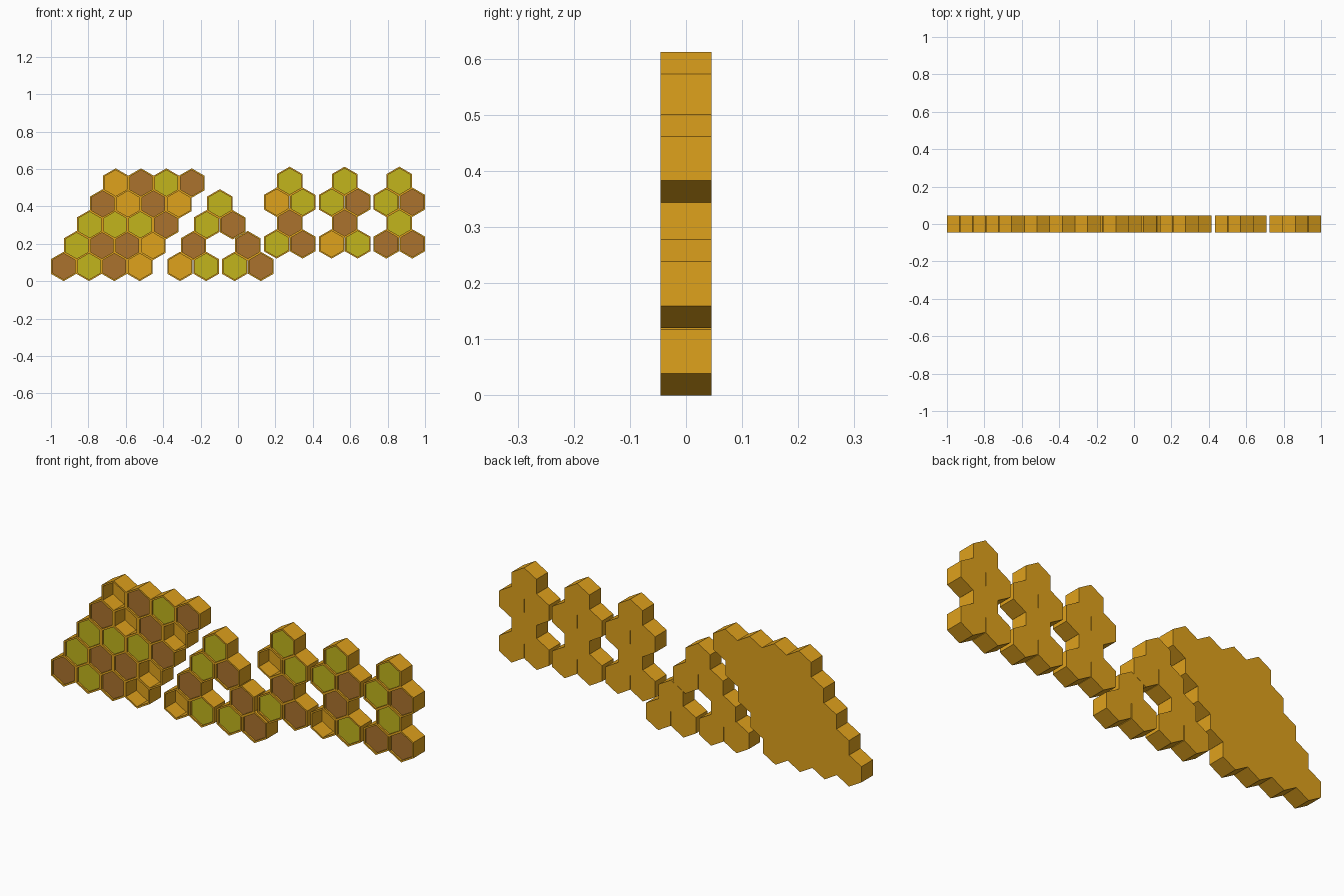
import bpy, bmesh, math

if "Cube" in bpy.data.objects:
    bpy.data.objects.remove(bpy.data.objects["Cube"])

R = 0.0785          # outer cell radius
RI = 0.0693         # inner cell radius
HALF = 0.045        # half depth
FLOOR = 0.035       # y of the cell floor
FILL = -0.036       # y of the filling's front
PITCH, SHIFT, ROW = 0.1355, 0.0695, 0.1115


def material(name, rgb):
    m = bpy.data.materials.new(name)
    m.diffuse_color = (*rgb, 1)
    m.use_nodes = True
    m.node_tree.nodes["Principled BSDF"].inputs["Base Color"].default_value = m.diffuse_color
    return m


wax = material("wax", (0.74, 0.36, 0.012))
fills = {"Y": ("honey_fill", material("honey", (0.54, 0.46, 0.012))),
         "B": ("brood_cap", material("brood", (0.41, 0.17, 0.026)))}


def loft_hex(name, rings, mat, x, z):
    """Pointy-topped hexagon rings (radius, y) joined in order and capped."""
    bm = bmesh.new()
    loops = []
    for r, y in rings:
        loops.append([bm.verts.new((r * math.sin(k * math.pi / 3), y,
                                    r * math.cos(k * math.pi / 3))) for k in range(6)])
    for a, b in zip(loops, loops[1:]):
        for k in range(6):
            j = (k + 1) % 6
            bm.faces.new((a[k], a[j], b[j], b[k]))
    bm.faces.new(loops[0])
    bm.faces.new(loops[-1])
    bmesh.ops.recalc_face_normals(bm, faces=bm.faces)
    me = bpy.data.meshes.new(name)
    bm.to_mesh(me)
    bm.free()
    me.materials.append(mat)
    ob = bpy.data.objects.new(name, me)
    ob.location = (x, 0, z)
    bpy.context.collection.objects.link(ob)


def cell(x, z, kind):
    # open wax cup, with a filling unless the cell is empty (O)
    loft_hex("comb_cell", [(R, HALF), (R, -HALF), (RI, -HALF), (RI, FLOOR)], wax, x, z)
    if kind in fills:
        name, mat = fills[kind]
        loft_hex(name, [(RI, FLOOR), (RI, FILL)], mat, x, z)


# slanted block of five rows
for r, row in enumerate(("BYBO", "YBBO", "YYYB", "BOBO", "OBYB")):
    for c, kind in enumerate(row):
        cell(-0.932 + c * PITCH + r * SHIFT, R + r * ROW, kind)

# arch-shaped cluster
for x, r, kind in ((-0.31, 0, "O"), (-0.17, 0, "Y"), (-0.018, 0, "Y"), (0.122, 0, "B"),
                   (-0.238, 1, "B"), (0.052, 1, "B"), (-0.168, 2, "Y"),
                   (-0.029, 2, "B"), (-0.097, 3, "Y")):
    cell(x, R + r * ROW, kind)

# three six-cell clusters: bottom pair, neck, upper pair, top
for cx, kinds in ((0.276, "YBBOYY"), (0.570, "OYBYBY"), (0.8625, "BBYYBY")):
    spots = ((-1, 0), (1, 0), (0, 1), (-1, 2), (1, 2), (0, 3))
    for (s, r), kind in zip(spots, kinds):
        cell(cx + s * SHIFT, 0.199 + r * ROW, kind)
